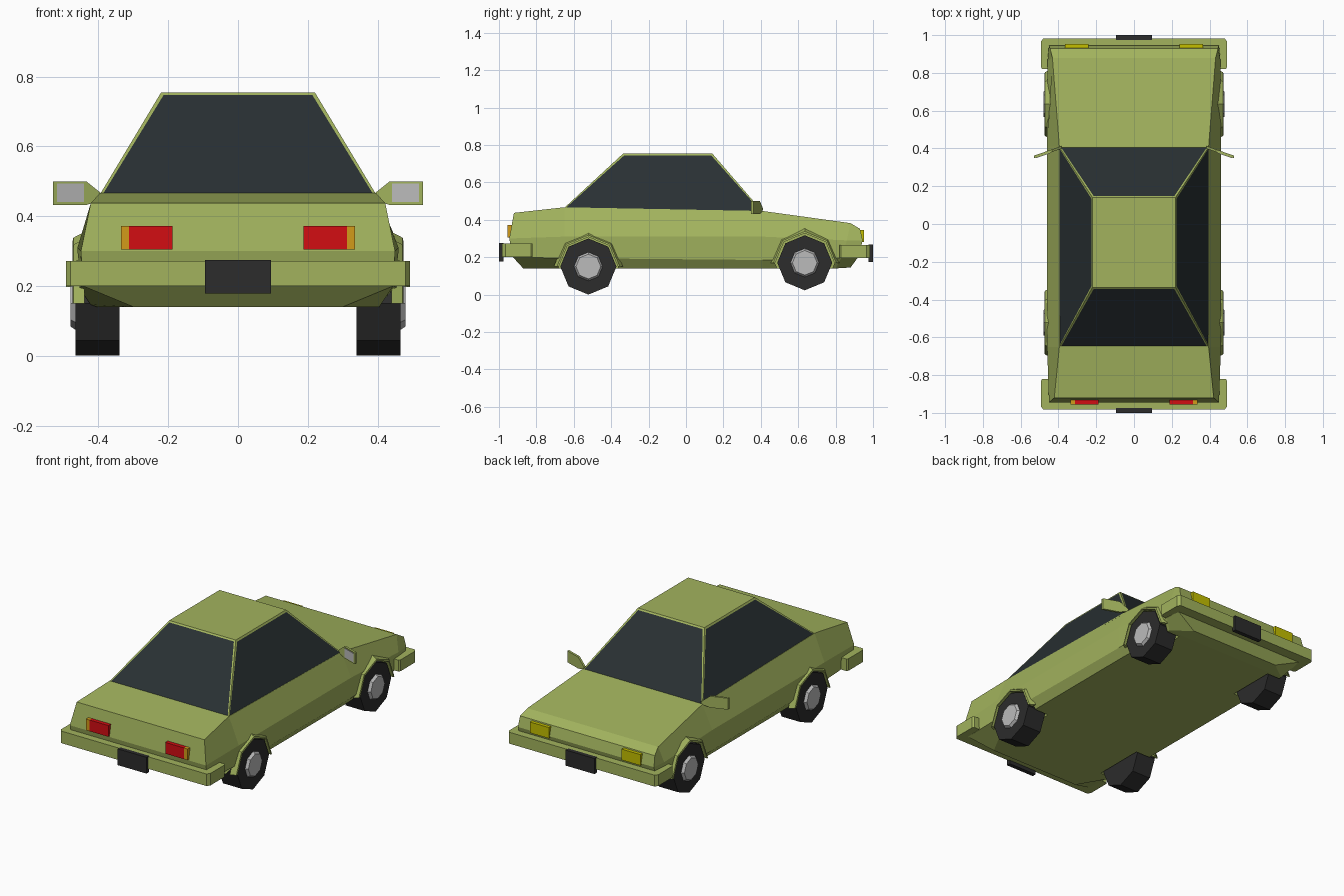
import bpy, bmesh, math

if "Cube" in bpy.data.objects:
    bpy.data.objects.remove(bpy.data.objects["Cube"])

def material(name, r, g, b):
    m = bpy.data.materials.new(name)
    m.diffuse_color = (r, g, b, 1)
    m.use_nodes = True
    m.node_tree.nodes["Principled BSDF"].inputs["Base Color"].default_value = m.diffuse_color
    return m

GREEN = material("green_paint", 0.36, 0.45, 0.11)
GLASS = material("dark_glass", 0.022, 0.03, 0.033)
BLACK = material("black_rubber", 0.025, 0.025, 0.025)
SILVER = material("silver", 0.5, 0.5, 0.5)
RED = material("red_lens", 0.65, 0.004, 0.006)
ORANGE = material("orange_lens", 0.65, 0.33, 0.01)
YELLOW = material("yellow_lens", 0.55, 0.52, 0.0)

def build(name, verts, faces, mat, mirror=False):
    bm = bmesh.new()
    vs = [bm.verts.new(v) for v in verts]
    for f in faces:
        bm.faces.new([vs[i] for i in f])
    bmesh.ops.recalc_face_normals(bm, faces=bm.faces)
    me = bpy.data.meshes.new(name)
    bm.to_mesh(me)
    bm.free()
    me.materials.append(mat)
    ob = bpy.data.objects.new(name, me)
    bpy.context.collection.objects.link(ob)
    if mirror:
        mod = ob.modifiers.new("mirror", "MIRROR")
        mod.use_mirror_merge = False
    return ob

def loft(name, a, b, mat, mirror=False):
    """Solid between two matching outlines."""
    n = len(a)
    faces = [range(n), range(n, 2 * n)]
    faces += [(i, (i + 1) % n, n + (i + 1) % n, n + i) for i in range(n)]
    return build(name, list(a) + list(b), faces, mat, mirror)

def box(name, x0, x1, y0, y1, z0, z1, mat, mirror=False):
    ring = [(x0, z0), (x1, z0), (x1, z1), (x0, z1)]
    return loft(name, [(x, y0, z) for x, z in ring],
                [(x, y1, z) for x, z in ring], mat, mirror)

def octagon(x, y, z, r, count=8):
    return [(x, y + r * math.cos(i * math.pi / 4), z + r * math.sin(i * math.pi / 4))
            for i in range(count)]

# Body shell: sections of floor edge, sill, waist and shoulder, from rear to nose
sections = [
    [(.30, -.87, .14), (.445, -.925, .20), (.45, -.945, .30), (.422, -.92, .437)],
    [(.42, -.65, .14), (.455, -.65, .195), (.46, -.65, .31), (.395, -.65, .467)],
    [(.42, .41, .14), (.455, .41, .185), (.46, .41, .31), (.395, .41, .447)],
    [(.41, .80, .14), (.455, .83, .195), (.458, .86, .29), (.432, .88, .382)],
    [(.30, .88, .145), (.445, .92, .20), (.45, .945, .29), (.445, .93, .352)],
]
verts, faces = [], []
for s in sections:
    verts += s + [(-x, y, z) for x, y, z in reversed(s)]
for k in range(len(sections) - 1):
    for i in range(8):
        j = (i + 1) % 8
        faces.append((8 * k + i, 8 * k + j, 8 * k + 8 + j, 8 * k + 8 + i))
for k in (0, 8 * (len(sections) - 1)):
    faces += [(k + i, k + i + 1, k + 6 - i, k + 7 - i) for i in range(3)]
body = build("body", verts, faces, GREEN)

# Cabin with inset windows on its four sloping sides
def rect(x, y0, y1, z0, z1):
    return [(-x, y0, z0), (x, y0, z0), (x, y1, z1), (-x, y1, z1)]
cabin = loft("cabin", rect(.40, -.66, .415, .455, .437),
             rect(.22, -.335, .14, .755, .755), GREEN)
cabin.data.materials.append(GLASS)
bm = bmesh.new()
bm.from_mesh(cabin.data)
sides = [f for f in bm.faces if abs(f.normal.z) < .95]
bmesh.ops.inset_individual(bm, faces=sides, thickness=.013)
for f in sides:
    f.material_index = 1
bm.to_mesh(cabin.data)
bm.free()

# Wheels, wheel wells and arch lips
for end, y, z, r in (("rear", -.522, .15, .15), ("front", .635, .17, .147)):
    loft(end + "_tyres", octagon(.34, y, z, r), octagon(.465, y, z, r), BLACK, True)
    loft(end + "_hubcaps", octagon(.46, y, z, .08), octagon(.48, y, z, .066), SILVER, True)
    well = loft(end + "_wheel_well_cutter", octagon(.325, y, z, .16),
                octagon(.6, y, z, .16), GREEN, True)
    well.hide_render = True
    well.display_type = "WIRE"
    cut = body.modifiers.new(end + "_wells", "BOOLEAN")
    cut.operation = "DIFFERENCE"
    cut.solver = "EXACT"
    cut.object = well
    arcs = [octagon(x, y, z, rad, 5) for x, rad in
            ((.44, .158), (.474, .158), (.472, .168), (.44, .185))]
    v = [p for arc in arcs for p in arc]
    f = [(5 * a + i, 5 * a + i + 1, 5 * ((a + 1) % 4) + i + 1, 5 * ((a + 1) % 4) + i)
         for a in range(4) for i in range(4)]
    f += [(0, 5, 10, 15), (4, 9, 14, 19)]
    build(end + "_arch_lips", v, f, GREEN, True)

# Wrap-around bumpers and number plates
for end, s, z0, z1 in (("rear", -1, .20, .272), ("front", 1, .197, .265)):
    half = [(.44, .82), (.485, .82), (.493, .83), (.493, .965), (.48, .983)]
    inner = [(.44, .92)]
    outline = half + [(-x, y) for x, y in reversed(half)]
    outline += [(-x, y) for x, y in inner] + inner
    loft(end + "_bumper", [(x, s * y, z0) for x, y in outline],
         [(x, s * y, z1) for x, y in outline], GREEN)
    box(end + "_plate", -.095, .095, s * .975, s * 1.0, z0 - .022, z1 + .003, BLACK)

# Lamps
box("tail_lamps", .188, .312, -.955, -.92, .305, .372, RED, True)
box("rear_indicators", .312, .336, -.955, -.92, .305, .372, ORANGE, True)
box("headlamps", .24, .365, .92, .952, .28, .345, YELLOW, True)

# Door mirrors, swept back, with glass facing the tail
def swept(pts, offset):
    return [(x, .40 - (x - .40) * .35 + offset, z) for x, z in pts]
shell = [(.385, .46), (.395, .445), (.435, .432), (.53, .432),
         (.53, .50), (.435, .50)]
pane = [(.442, .44), (.518, .44), (.518, .494), (.442, .494)]
loft("door_mirrors", swept(shell, -.007), swept(shell, .007), GREEN, True)
loft("mirror_glass", swept(pane, -.010), swept(pane, -.005), SILVER, True)
